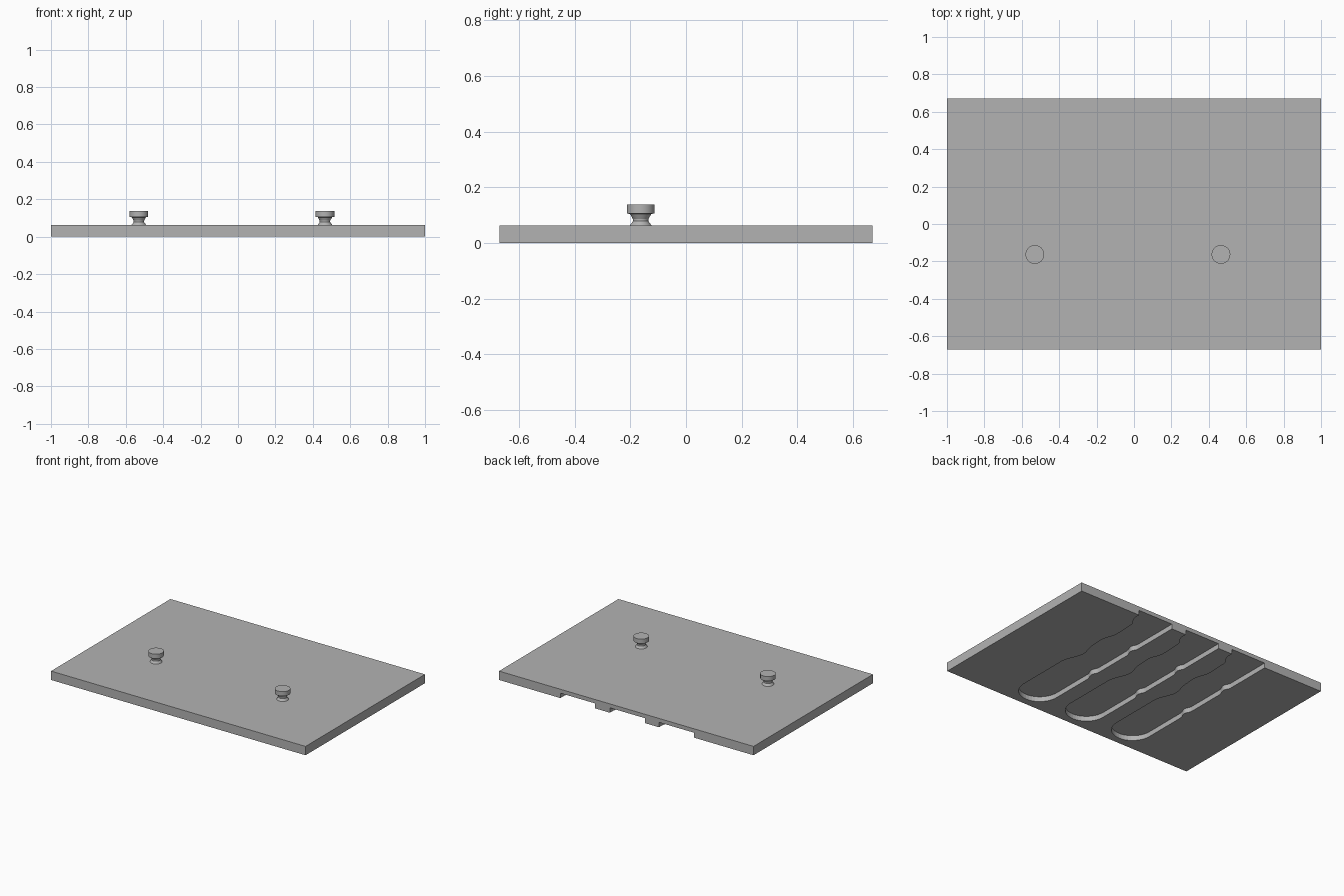
import bpy
import bmesh
from math import cos, sin, pi

cube = bpy.data.objects.get("Cube")
if cube:
    bpy.data.objects.remove(cube, do_unlink=True)

HALF_X, HALF_Y, TOP = 1.0, 0.67, 0.063
GROOVE_DEPTH = 0.035

grey = bpy.data.materials.new("plain_grey")
grey.use_nodes = True
grey.diffuse_color = (0.45, 0.45, 0.45, 1)
grey.node_tree.nodes["Principled BSDF"].inputs["Base Color"].default_value = (0.45, 0.45, 0.45, 1)


def add_object(name, bm):
    bmesh.ops.recalc_face_normals(bm, faces=bm.faces[:])
    mesh = bpy.data.meshes.new(name)
    bm.to_mesh(mesh)
    bm.free()
    mesh.materials.append(grey)
    obj = bpy.data.objects.new(name, mesh)
    bpy.context.collection.objects.link(obj)
    return obj


def activate(obj):
    bpy.ops.object.select_all(action="DESELECT")
    obj.select_set(True)
    bpy.context.view_layer.objects.active = obj


def prism(name, outline, z0, z1):
    bm = bmesh.new()
    face = bm.faces.new([bm.verts.new((x, y, z0)) for x, y in outline])
    made = bmesh.ops.extrude_face_region(bm, geom=[face])
    verts = [v for v in made["geom"] if isinstance(v, bmesh.types.BMVert)]
    bmesh.ops.translate(bm, verts=verts, vec=(0, 0, z1 - z0))
    return add_object(name, bm)


def smooth_steps(points, steps=5):
    """Ease the half width between (y, width) points."""
    out = []
    for (y0, w0), (y1, w1) in zip(points, points[1:]):
        for i in range(steps):
            t = i / steps
            ease = (1 - cos(pi * t)) / 2
            out.append((y0 + (y1 - y0) * t, w0 + (w1 - w0) * ease))
    return out + [points[-1]]


# Flat rectangular plate
plate = prism("plate", [(-HALF_X, -HALF_Y), (HALF_X, -HALF_Y),
                        (HALF_X, HALF_Y), (-HALF_X, HALF_Y)], 0, TOP)

# Handle-shaped grooves under the plate, open at the back, round at the front
WIDE, END_Y = 0.137, -0.48
left_side = smooth_steps([(0.72, WIDE), (0.63, WIDE), (0.54, 0.095), (0.39, 0.09),
                          (0.27, 0.12), (0.18, 0.115), (0.06, 0.09),
                          (-0.10, WIDE), (END_Y, WIDE)])
right_side = smooth_steps([(0.72, WIDE), (0.33, WIDE), (0.28, 0.12), (0.22, WIDE),
                           (-0.06, WIDE), (-0.11, 0.12), (-0.17, WIDE), (END_Y, WIDE)])
arc = [(WIDE * cos(pi * i / 20), END_Y - 0.14 * sin(pi * i / 20)) for i in range(1, 20)]

for centre in (-0.394, -0.008, 0.382):
    outline = [(w, y) for y, w in left_side] + arc + [(-w, y) for y, w in reversed(right_side)]
    cutter = prism("groove_cutter", [(centre + x, y) for x, y in outline], -0.05, GROOVE_DEPTH)
    cutter.hide_render = True
    activate(plate)
    mod = plate.modifiers.new("groove", "BOOLEAN")
    mod.operation, mod.solver, mod.object = "DIFFERENCE", "EXACT", cutter
    bpy.ops.object.modifier_apply(modifier=mod.name)
    bpy.data.objects.remove(cutter, do_unlink=True)


# Turned knobs: flared foot, narrow neck, wide flat cap
def knob(name, x, y, sides=32):
    profile = [(0.039, TOP - 0.005), (0.039, TOP), (0.028, 0.078), (0.028, 0.086),
               (0.038, 0.104), (0.05, 0.106), (0.05, 0.138)]
    bm = bmesh.new()
    rings = [[bm.verts.new((r * cos(2 * pi * i / sides), r * sin(2 * pi * i / sides), z))
              for i in range(sides)] for r, z in profile]
    for low, high in zip(rings, rings[1:]):
        for i in range(sides):
            j = (i + 1) % sides
            bm.faces.new((low[i], low[j], high[j], high[i]))
    bm.faces.new(rings[0])
    bm.faces.new(rings[-1])
    obj = add_object(name, bm)
    obj.location = (x, y, 0)
    activate(obj)
    bpy.ops.object.shade_smooth_by_angle(angle=0.5)


knob("right_knob", -0.53, -0.163)
knob("left_knob", 0.465, -0.163)
